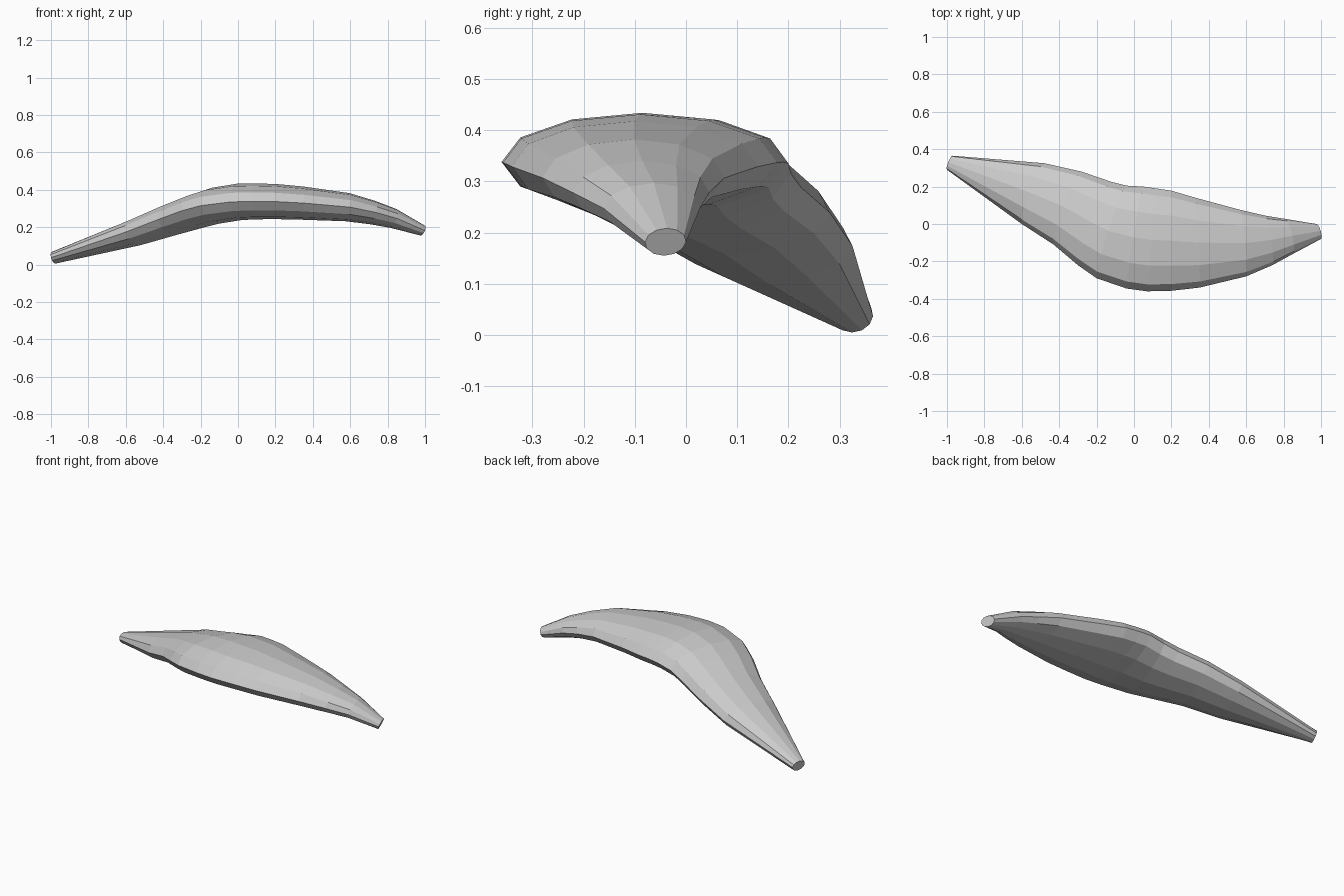
import bpy, bmesh, math
from mathutils import Vector

if "Cube" in bpy.data.objects:
    bpy.data.objects.remove(bpy.data.objects["Cube"], do_unlink=True)

SIDES = 12

# Stations: front edge x, y, back edge x, y, centre height, half thickness
STATIONS = [
    (-1.0, .29, -.97, .365, .037, .033),
    (-.6, 0, -.48, .325, .174, .073),
    (-.43, -.11, -.28, .28, .24, .086),
    (-.3, -.22, -.12, .225, .288, .094),
    (-.2, -.29, -.04, .205, .315, .098),
    (-.04, -.345, .05, .2, .335, .098),
    (.07, -.36, .12, .19, .338, .096),
    (.2, -.357, .2, .178, .337, .094),
    (.35, -.34, .33, .14, .329, .089),
    (.6, -.28, .57, .075, .307, .076),
    (.74, -.22, .7, .045, .278, .064),
    (.85, -.16, .81, .027, .247, .053),
    (1.0, -.08, .975, 0, .182, .029),
]

# Plain grey material
grey = bpy.data.materials.new("light_grey")
grey.use_nodes = True
colour = (.6, .6, .6, 1)
grey.diffuse_color = colour
grey.node_tree.nodes["Principled BSDF"].inputs["Base Color"].default_value = colour

# Curved body: elliptical rings square to the bent centre line
bm = bmesh.new()
centres = [Vector(((a + c) / 2, (b + d) / 2, z)) for a, b, c, d, z, h in STATIONS]
rings = []
for i, (a, b, c, d, z, h) in enumerate(STATIONS):
    along = centres[min(i + 1, len(centres) - 1)] - centres[max(i - 1, 0)]
    side = Vector((c - a, d - b, 0)) / 2
    up = along.cross(side).normalized() * h
    angles = [math.tau * k / SIDES for k in range(SIDES)]
    rings.append([bm.verts.new(centres[i] + side * math.cos(t) + up * math.sin(t))
                  for t in angles])
for r, s in zip(rings, rings[1:]):
    for k in range(SIDES):
        n = (k + 1) % SIDES
        bm.faces.new((r[k], r[n], s[n], s[k]))

# Flat end caps
bm.faces.new(rings[0])
bm.faces.new(rings[-1])
bmesh.ops.recalc_face_normals(bm, faces=bm.faces)

mesh = bpy.data.meshes.new("curved_body")
bm.to_mesh(mesh)
bm.free()
mesh.materials.append(grey)
body = bpy.data.objects.new("curved_body", mesh)
bpy.context.collection.objects.link(body)
